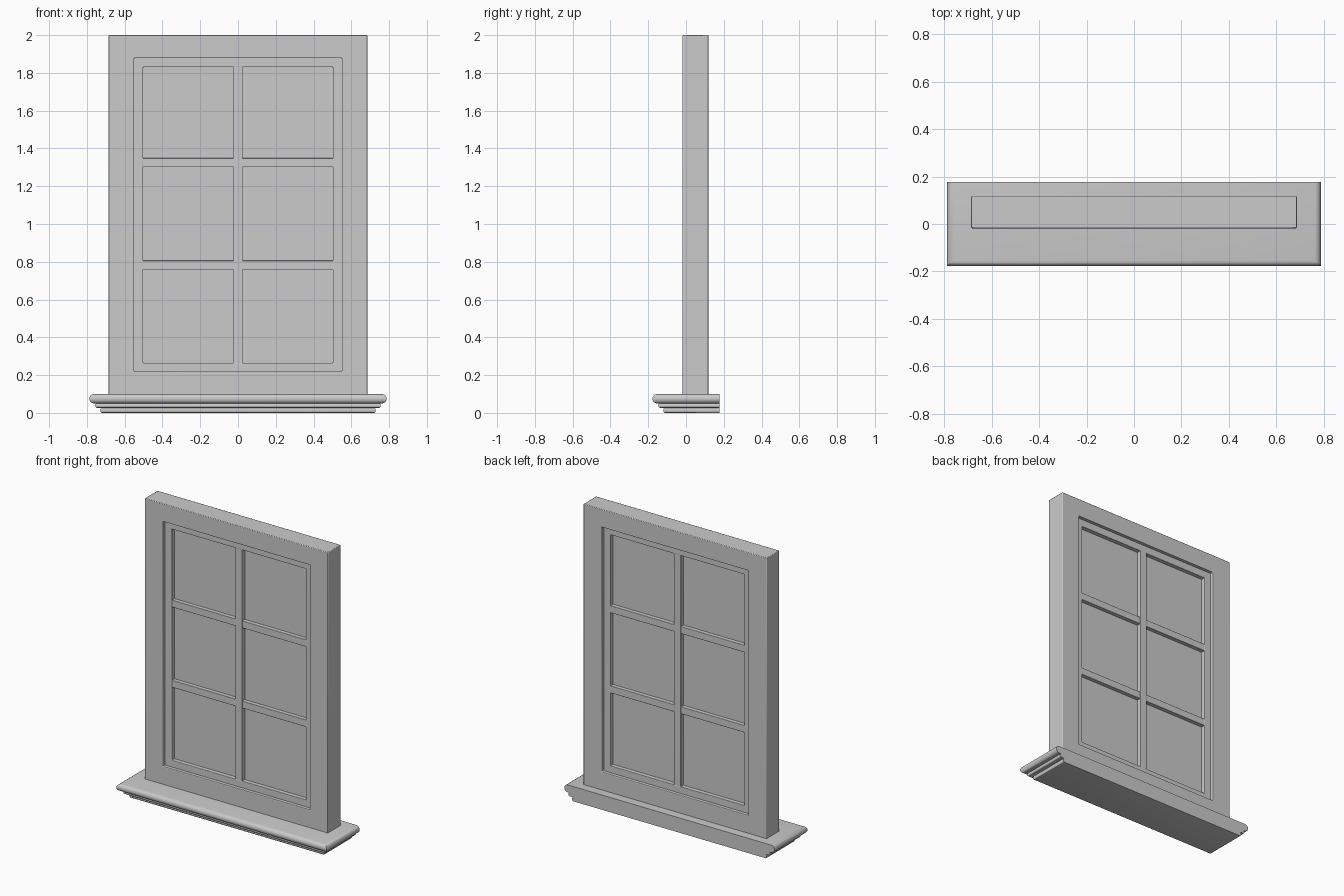
import bpy, bmesh, math

if "Cube" in bpy.data.objects:
    bpy.data.objects.remove(bpy.data.objects["Cube"])

MID = 0.05  # centre of the wall thickness along y


def finish(name, bm, bevel=0.0):
    bmesh.ops.recalc_face_normals(bm, faces=bm.faces)
    mesh = bpy.data.meshes.new(name)
    bm.to_mesh(mesh)
    bm.free()
    ob = bpy.data.objects.new(name, mesh)
    bpy.context.collection.objects.link(ob)
    if bevel:
        mod = ob.modifiers.new("soft_edges", 'BEVEL')
        mod.width = bevel
        mod.segments = 2
    bpy.ops.object.select_all(action='DESELECT')
    ob.select_set(True)
    bpy.context.view_layer.objects.active = ob
    bpy.ops.object.shade_smooth_by_angle(angle=math.radians(35))
    return ob


def box(name, x, z0, z1, half_depth, bevel=0.0):
    bm = bmesh.new()
    bmesh.ops.create_cube(bm, size=1)
    for v in bm.verts:
        v.co = (v.co.x * 2 * x, MID + v.co.y * 2 * half_depth,
                (z0 + z1) / 2 + v.co.z * (z1 - z0))
    return finish(name, bm, bevel)


def skin(bm, loops):
    """Quads between consecutive closed loops."""
    for a, b in zip(loops, loops[1:]):
        n = len(a)
        for i in range(n):
            j = (i + 1) % n
            bm.faces.new((a[i], a[j], b[j], b[i]))


def ring(name, outer, inner, half_depth, bevel):
    """Rectangular border; outer and inner are (half width, bottom, top)."""
    bm = bmesh.new()
    loops = []
    for (x, z0, z1), side in ((outer, -1), (inner, -1), (inner, 1), (outer, 1)):
        y = MID + side * half_depth
        loops.append([bm.verts.new(p) for p in
                      ((-x, y, z0), (x, y, z0), (x, y, z1), (-x, y, z1))])
    skin(bm, loops + loops[:1])
    return finish(name, bm, bevel)


# Outer casing and the sash set back inside it
ring("casing", (0.686, 0.095, 2.0), (0.55, 0.22, 1.878), 0.068, 0.004)
ring("sash", (0.553, 0.217, 1.881), (0.502, 0.265, 1.83), 0.043, 0.003)

# Glass and glazing bars
box("glass", 0.505, 0.262, 1.833, 0.013)
box("vertical_bar", 0.025, 0.262, 1.833, 0.042, 0.002)
for i, z in enumerate((0.782, 1.325)):
    box(f"horizontal_bar_{i + 1}", 0.505, z - 0.024, z + 0.024, 0.040, 0.002)


# Sill: stepped moulding (inset, z) run round the left, front and right sides
def nosing(inset, z, r, rx):
    return [(inset + rx - rx * math.cos(a), z + r * math.sin(a))
            for a in (math.radians(90 - 22.5 * k) for k in range(9))]


profile = (nosing(0.0, 0.075, 0.025, 0.025)
           + nosing(0.031, 0.0385, 0.0115, 0.009)
           + nosing(0.058, 0.0135, 0.0135, 0.007))
bm = bmesh.new()
loops = []
for inset, z in profile:
    x, front, back = 0.787 - inset, -0.178 + inset, 0.178
    loops.append([bm.verts.new(p) for p in
                  ((-x, back, z), (-x, front, z), (x, front, z), (x, back, z))])
skin(bm, loops)
bm.faces.new(loops[0])
bm.faces.new(loops[-1])
finish("sill", bm)
